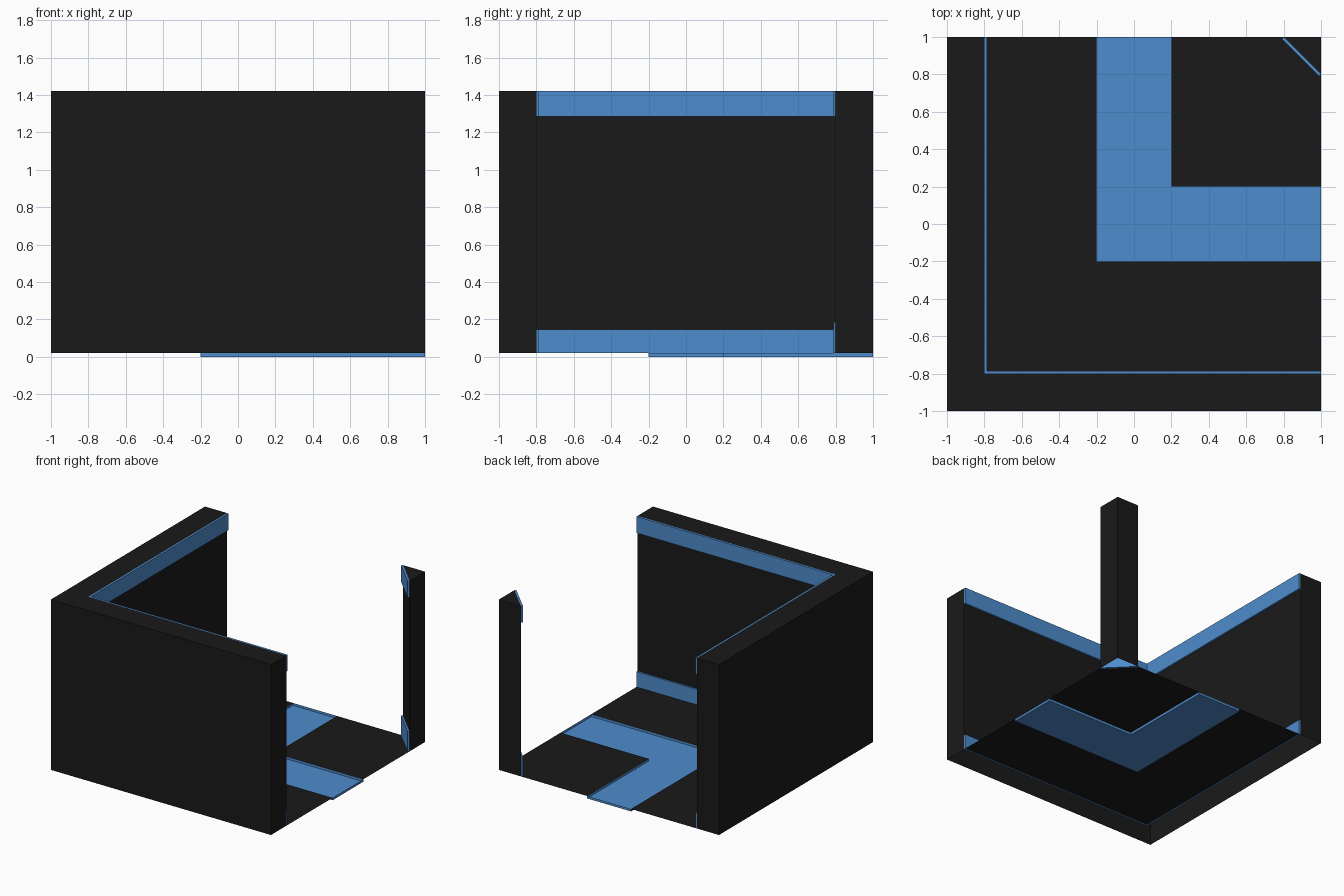
import bpy, bmesh

if "Cube" in bpy.data.objects:
    bpy.data.objects.remove(bpy.data.objects["Cube"])

FLOOR, TOP, TRIM_T = 0.02, 1.42, 0.015


def material(name, rgb):
    m = bpy.data.materials.new(name)
    m.diffuse_color = (*rgb, 1)
    m.use_nodes = True
    m.node_tree.nodes["Principled BSDF"].inputs["Base Color"].default_value = m.diffuse_color
    return m


BLACK = material("black", (0.01, 0.01, 0.01))
BLUE = material("blue", (0.076, 0.262, 0.604))


def strip(path, z0, z1):
    """Vertical quads along a path, facing the right-hand side."""
    return [[(*a, z0), (*b, z0), (*b, z1), (*a, z1)] for a, b in zip(path, path[1:])]


def flat(points, z, up=True):
    ring = [(*p, z) for p in points]
    return [ring if up else ring[::-1]]


def build(name, faces, mat):
    bm = bmesh.new()
    for f in faces:
        bm.faces.new([bm.verts.new(p) for p in f])
    bmesh.ops.remove_doubles(bm, verts=bm.verts, dist=1e-5)
    mesh = bpy.data.meshes.new(name)
    bm.to_mesh(mesh)
    bm.free()
    mesh.materials.append(mat)
    ob = bpy.data.objects.new(name, mesh)
    bpy.context.collection.objects.link(ob)


def wall_with_trim(name, inner, outer, face, low_trim):
    """Open-bottomed shell; raised trim bands replace its inner face at top and bottom."""
    high_trim = 1.285
    build(name, strip(outer, FLOOR, TOP) + strip(inner, low_trim, high_trim)
          + flat(inner + outer[1:-1], TOP), BLACK)
    for label, z0, z1 in (("lower", FLOOR, low_trim), ("upper", high_trim, TOP)):
        faces = strip([inner[0]] + face + [inner[-1]], z0, z1)
        for i in range(len(inner) - 1):
            quad = [inner[i], face[i], face[i + 1], inner[i + 1]]
            faces += flat(quad, z1) + flat(quad, z0, up=False)
        build(f"{name}_{label}_trim", faces, BLUE)


# L-shaped wall on the left and front
w = -0.8 + TRIM_T
wall_face = [(1, w), (w, w), (w, 1)]
wall_with_trim("corner_wall", [(1, -0.8), (-0.8, -0.8), (-0.8, 1)],
               [(-0.8, 1), (-1, 1), (-1, -1), (1, -1), (1, -0.8)], wall_face, 0.145)

# triangular post in the opposite corner
d = TRIM_T * 0.7071
post_face = [(0.8 - d, 1 - d), (1 - d, 0.8 - d)]
wall_with_trim("corner_post", [(0.8, 1), (1, 0.8)],
               [(1, 0.8), (1, 1), (0.8, 1)], post_face, 0.185)

# floor on both sides of the path
path_outer = [(-0.2, 1), (-0.2, -0.2), (1, -0.2)]
path_inner = [(1, 0.2), (0.2, 0.2), (0.2, 1)]
build("floor", [
    *flat([wall_face[1], wall_face[0], path_outer[2], path_outer[1]], FLOOR),
    *flat([wall_face[1], path_outer[1], path_outer[0], wall_face[2]], FLOOR),
    *flat([(0.2, 0.2), (1, 0.2), (1, 0.8), post_face[1], post_face[0], (0.8, 1), (0.2, 1)], FLOOR),
], BLACK)

# sunken L-shaped path with its shallow rim
outline = path_outer + path_inner
build("sunken_path", flat(outline, 0) + strip((outline + outline[:1])[::-1], 0, FLOOR), BLUE)
